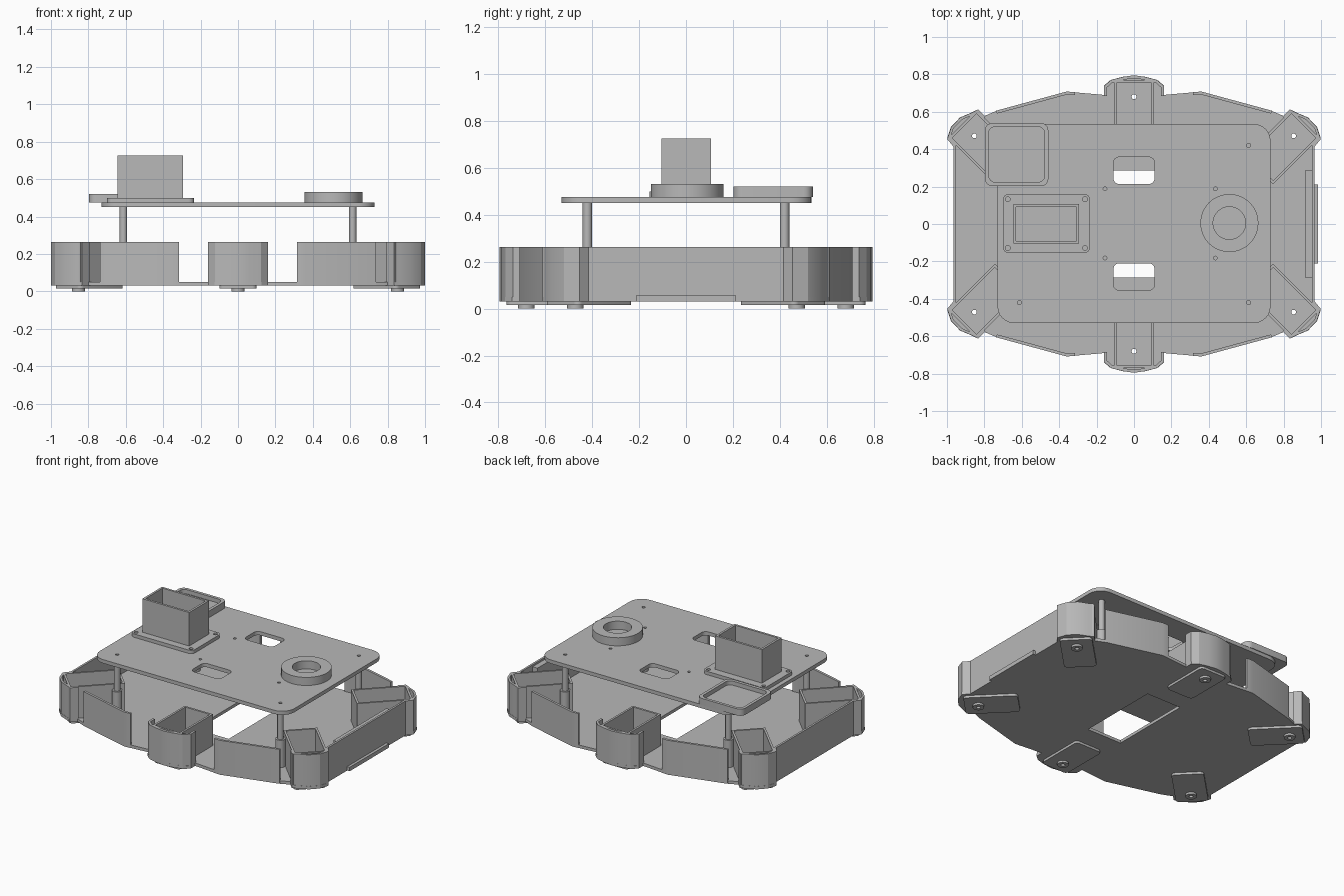
import bpy, bmesh, math
from mathutils import Vector

if "Cube" in bpy.data.objects:
    bpy.data.objects.remove(bpy.data.objects["Cube"], do_unlink=True)

GREY = (0.48, 0.48, 0.48, 1)
mat = bpy.data.materials.new("plain grey")
mat.use_nodes = True
mat.diffuse_color = GREY
mat.node_tree.nodes["Principled BSDF"].inputs["Base Color"].default_value = GREY


def circle(x, y, r, n=24):
    return [(x + r * math.cos(2 * math.pi * i / n), y + r * math.sin(2 * math.pi * i / n)) for i in range(n)]


def rect(x0, x1, y0, y1, r=0.0, n=6):
    """Rectangle outline, with rounded corners when r > 0."""
    if r == 0:
        return [(x0, y0), (x1, y0), (x1, y1), (x0, y1)]
    pts = []
    centres = [(x1 - r, y1 - r), (x0 + r, y1 - r), (x0 + r, y0 + r), (x1 - r, y0 + r)]
    for q, (cx, cy) in enumerate(centres):
        for i in range(n + 1):
            a = math.pi / 2 * (q + i / n)
            pts.append((cx + r * math.cos(a), cy + r * math.sin(a)))
    return pts


def plate(name, outline, z0, z1, holes=()):
    """Extrude a flat outline with holes from z0 to z1."""
    curve = bpy.data.curves.new(name, "CURVE")
    curve.dimensions = "2D"
    curve.fill_mode = "BOTH"
    curve.extrude = (z1 - z0) / 2
    for loop in [outline, *holes]:
        s = curve.splines.new("POLY")
        s.points.add(len(loop) - 1)
        for p, (x, y) in zip(s.points, loop):
            p.co = (x, y, 0, 1)
        s.use_cyclic_u = True
    tmp = bpy.data.objects.new(name + "_curve", curve)
    bpy.context.collection.objects.link(tmp)
    bpy.context.view_layer.update()
    mesh = bpy.data.meshes.new_from_object(tmp.evaluated_get(bpy.context.evaluated_depsgraph_get()))
    bpy.data.objects.remove(tmp, do_unlink=True)
    bpy.data.curves.remove(curve)
    bm = bmesh.new()
    bm.from_mesh(mesh)
    bmesh.ops.remove_doubles(bm, verts=bm.verts, dist=0.0001)
    bmesh.ops.translate(bm, verts=bm.verts, vec=(0, 0, (z0 + z1) / 2))
    bmesh.ops.recalc_face_normals(bm, faces=bm.faces)
    bm.to_mesh(mesh)
    bm.free()
    mesh.name = name
    mesh.materials.clear()
    mesh.materials.append(mat)
    ob = bpy.data.objects.new(name, mesh)
    bpy.context.collection.objects.link(ob)
    return ob


def wall(name, path, z0, z1, t=0.014):
    """Thin upright wall following a path."""
    pts = [Vector(p) for p in path]
    a, b = [], []
    for i, p in enumerate(pts):
        d0 = (p - pts[i - 1]).normalized() if i else None
        d1 = (pts[i + 1] - p).normalized() if i < len(pts) - 1 else None
        d0, d1 = d0 or d1, d1 or d0
        m = (d0 + d1).normalized()
        off = Vector((-m.y, m.x)) * (t / 2 / max(m.dot(d0), 0.4))
        a.append(tuple(p + off))
        b.append(tuple(p - off))
    return plate(name, a + b[::-1], z0, z1)


def flip(path, sx, sy):
    return [(x * sx, y * sy) for x, y in path]


FLOOR, TOP, DECK = 0.05, 0.263, 0.475
SIGNS = [(1, 1), (-1, 1), (-1, -1), (1, -1)]
NAMES = {(1, 1): "back_left", (-1, 1): "back_right", (-1, -1): "front_right", (1, -1): "front_left"}

# Base tray floor, from one quadrant of its outline
corner = [(0.965, 0.42), (0.998, 0.46), (0.978, 0.52), (0.93, 0.57), (0.87, 0.595), (0.84, 0.61), (0.805, 0.575)]
side = [(0.735, 0.605), (0.36, 0.708), (0.16, 0.69)]
nose = [(0.16, 0.69), (0.16, 0.74), (0.125, 0.77), (0.06, 0.787), (0, 0.795)]
quad = corner + side + nose[1:]
left_half = quad + flip(quad[-2::-1], -1, 1)
outline = left_half + flip(left_half[::-1], 1, -1)

# Sensor pods: position of the outer end and outward direction
pods = [("back", (0, 0.77), math.pi / 2), ("front", (0, -0.77), -math.pi / 2)]
for s in SIGNS:
    pods.append((NAMES[s], (0.917 * s[0], 0.535 * s[1]), math.atan2(s[1], s[0])))


def place(path, origin, angle):
    c, s = math.cos(angle), math.sin(angle)
    return [(origin[0] + u * c - v * s, origin[1] + u * s + v * c) for u, v in path]


bolt_holes = [place(circle(-0.09, 0, 0.013, 12), o, a) for _, o, a in pods]
plate("base_floor", outline, 0.03, FLOOR, [rect(-0.13, 0.13, -0.285, 0.285)] + bolt_holes)

for (name, o, a), hole in zip(pods, bolt_holes):
    plate(name + "_pod_box", place(rect(-0.35, 0, -0.106, 0.106), o, a), FLOOR, TOP,
          [place(rect(-0.336, -0.014, -0.092, 0.092), o, a)])
    plate(name + "_foot", place(rect(-0.34, -0.005, -0.1, 0.1, 0.025), o, a), 0.014, 0.03, [hole])
    plate(name + "_foot_bolt", place(circle(-0.09, 0, 0.035), o, a), 0, 0.014, [hole])

# Rounded pod covers and perimeter walls
for sy, end in ((1, "back"), (-1, "front")):
    arc = nose + flip(nose[-2::-1], -1, 1)
    wall(end + "_pod_cover", flip(arc, 0.96, 0.99 * sy), 0.03, TOP, 0.016)
for s in SIGNS:
    wall(NAMES[s] + "_corner_cover", flip(corner, 0.993 * s[0], 0.99 * s[1]), 0.03, TOP)
    run = [(0.735, 0.598), (0.36, 0.7), (0.315, 0.697)]
    wall(NAMES[s] + "_wall", flip(run, *s), 0.03, TOP, 0.016)
for sx, label in ((1, "left"), (-1, "right")):
    wall(label + "_side_wall", [(0.959 * sx, -0.425), (0.959 * sx, 0.425)], 0.03, TOP)

# Ledges on the left side wall
plate("side_outer_ledge", rect(0.96, 0.985, -0.21, 0.21), 0.03, 0.057)
plate("side_inner_ledge", rect(0.915, 0.955, -0.285, 0.285), FLOOR, 0.25)

# Standoffs holding the deck
for s in SIGNS:
    x, y = 0.613 * s[0], 0.42 * s[1]
    plate(NAMES[s] + "_post", circle(x, y, 0.02), FLOOR, 0.45)
    plate(NAMES[s] + "_post_sleeve", circle(x, y, 0.031), FLOOR, 0.235)

# Upper deck with two slots and small screw holes
screws = [circle(0.613 * sx, 0.42 * sy, 0.011, 12) for sx, sy in SIGNS if (sx, sy) != (-1, 1)]
screws += [circle(x, y, 0.01, 12) for x in (-0.155, 0.435) for y in (-0.182, 0.188)]
slots = [rect(-0.11, 0.11, 0.213, 0.358, 0.032), rect(-0.11, 0.11, -0.355, -0.21, 0.032)]
plate("upper_deck", rect(-0.73, 0.73, -0.53, 0.535, 0.09), 0.45, DECK, slots + screws)

# Tall open housing on a flange
mounts = [circle(x, y, 0.013, 12) for x in (-0.675, -0.262) for y in (-0.128, 0.132)]
shaft = rect(-0.63, -0.308, -0.09, 0.092)
plate("housing_flange", rect(-0.7, -0.235, -0.155, 0.16, 0.03), DECK, 0.498, [shaft] + mounts)
plate("housing_walls", rect(-0.645, -0.293, -0.105, 0.107), 0.498, 0.725, [shaft])

# Shallow rounded tray overhanging the deck corner
tray = rect(-0.797, -0.458, 0.202, 0.54, 0.04)
plate("tray_floor", tray, DECK, 0.492)
plate("tray_rim", tray, 0.492, 0.52, [rect(-0.777, -0.478, 0.224, 0.52, 0.035)])

# Round collar
plate("round_collar", circle(0.51, 0.005, 0.155, 48), DECK, 0.53, [circle(0.51, 0.005, 0.087, 48)])

# Smooth the curved walls, keep edges crisp
bpy.ops.object.select_all(action="DESELECT")
for ob in bpy.context.scene.objects:
    if ob.type == "MESH":
        ob.select_set(True)
        bpy.context.view_layer.objects.active = ob
bpy.ops.object.shade_smooth_by_angle(angle=math.radians(25))
